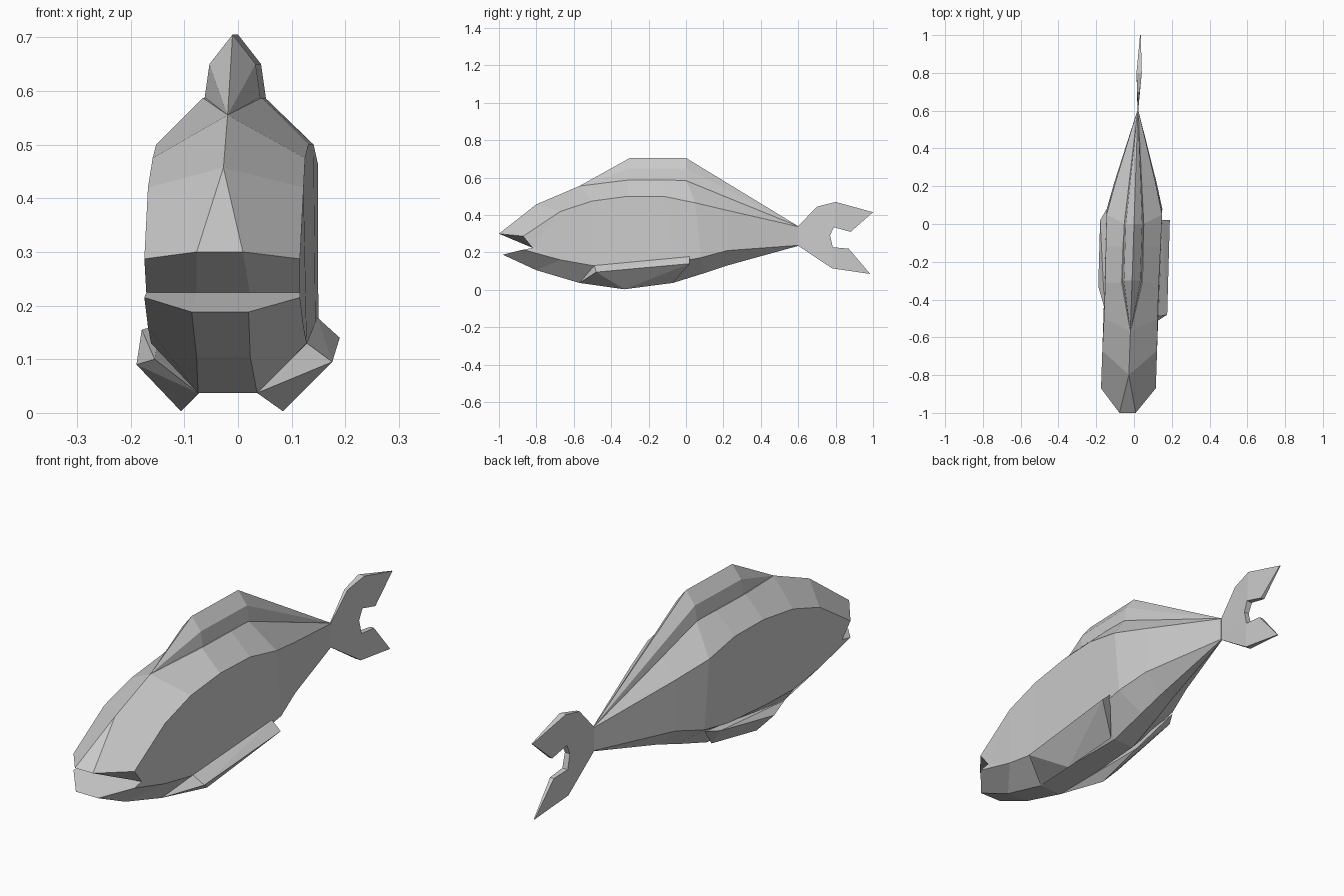
import bpy, bmesh

if "Cube" in bpy.data.objects:
    bpy.data.objects.remove(bpy.data.objects["Cube"])

SHEAR = 0.034  # whole fish is turned slightly off the y axis


def pt(bm, hw, y, z):
    return bm.verts.new((hw + SHEAR * y, y, z))


def finish(bm, name):
    bmesh.ops.remove_doubles(bm, verts=bm.verts[:], dist=0.0005)
    bmesh.ops.recalc_face_normals(bm, faces=bm.faces[:])
    mesh = bpy.data.meshes.new(name)
    bm.to_mesh(mesh)
    bm.free()
    bpy.context.collection.objects.link(bpy.data.objects.new(name, mesh))


def hull(name, points):
    bm = bmesh.new()
    for p in points:
        pt(bm, *p)
    res = bmesh.ops.convex_hull(bm, input=bm.verts[:])
    loose = {g for g in res["geom_interior"] + res["geom_unused"]
             if isinstance(g, bmesh.types.BMVert)}
    bmesh.ops.delete(bm, geom=list(loose), context='VERTS')
    finish(bm, name)


# Body: four lengthwise edge lines (half width, y, z), head to tail
ridge = [(.043, -1, .30), (0, -.8, .457), (0, -.57, .555), (.055, -.31, .587),
         (.055, -.12, .587), (.05, 0, .585), (.035, .2, .502), (.002, .6, .34)]
shoulder = [(.145, -.87, .287), (.145, -.67, .42), (.142, -.5, .475), (.142, -.31, .5),
            (.145, -.12, .5), (.147, .05, .465), (.106, .22, .425), (.003, .6, .338)]
lower = [(.145, -.87, .215), (.145, -.67, .16), (.145, -.5, .13), (.145, -.33, .13),
         (.147, -.07, .145), (.147, .08, .172), (.112, .22, .21), (.003, .6, .238)]
belly = [(.053, -.98, .188), (.05, -.8, .105), (.055, -.57, .037), (.06, -.33, .037),
         (.05, -.07, .037), (.04, .1, .09), (.03, .22, .13), (.002, .6, .235)]

bm = bmesh.new()
sides = []
for s in (1, -1):
    r, sh, lo, be = ([pt(bm, s * w, y, z) for w, y, z in line]
                     for line in (ridge, shoulder, lower, belly))
    corner = pt(bm, s * .143, -.82, .224)
    throat = pt(bm, s * .05, -.82, .224)
    for i in range(7):
        for a, b in ((r, sh), (sh, lo), (lo, be)):
            if i == 0 and a is sh:
                continue
            bm.faces.new((a[i], a[i + 1], b[i + 1], b[i]))
    # Cheek around the open mouth, then mouth roof and floor
    for f in ((sh[0], corner, sh[1]), (corner, lo[0], lo[1]), (corner, lo[1], sh[1]),
              (r[0], sh[0], corner, throat), (be[0], lo[0], corner, throat)):
        bm.faces.new(f)
    bm.faces.new((r[-1], sh[-1], lo[-1], be[-1]))
    sides.append((r, be, throat))
(r1, b1, t1), (r2, b2, t2) = sides
for i in range(7):
    bm.faces.new((b1[i], b1[i + 1], b2[i + 1], b2[i]))
    bm.faces.new((r1[i], r1[i + 1], r2[i + 1], r2[i]))
bm.faces.new((r1[0], r2[0], t2, t1))
bm.faces.new((b1[0], b2[0], t2, t1))
finish(bm, "body")

# Dorsal hump
hump = [(0, -.57, .555), (0, .6, .34)]
for y in (-.3, 0):
    hump.append((0, y, .705))
    for s in (1, -1):
        hump += [(s * .052, y, .587), (s * .043, y, .65)]
hull("dorsal_fin", hump)

# Belly fins: wedges along the lower sides
keel = [(.055, -.57, .037), (.095, -.33, .003), (.07, -.07, .037)]
right = keel + [(.145, -.49, .13), (.192, -.48, .095), (.189, .02, .14), (.147, .02, .178)]
left = keel + [(.14, -.45, .1), (.178, -.33, .09), (.18, .02, .155), (.147, .08, .165)]
hull("right_belly_fin", right)
hull("left_belly_fin", [(-w, y, z) for w, y, z in left])

# Forked tail, thickest in the middle and thin at its ends
outline = [(.6, .34), (.7, .445), (.8, .47), (1, .415), (.88, .31), (.79, .335),
           (.77, .29), (.785, .228), (.87, .22), (.985, .085), (.78, .115), (.6, .235)]
bm = bmesh.new()
loops = []
for s in (1, -1):
    loops.append([pt(bm, s * max(.002, .014 * (1 - abs(y - .8) / .2)), y, z)
                  for y, z in outline])
n = len(outline)
a, b = loops
for i in range(n):
    j = (i + 1) % n
    bm.faces.new((a[i], a[j], b[j], b[i]))
for v in loops:
    for q in ((0, 1, 6, 11), (1, 2, 5, 6), (2, 3, 4, 5), (11, 6, 7, 10), (10, 7, 8, 9)):
        bm.faces.new([v[k] for k in q])
finish(bm, "tail_fin")
